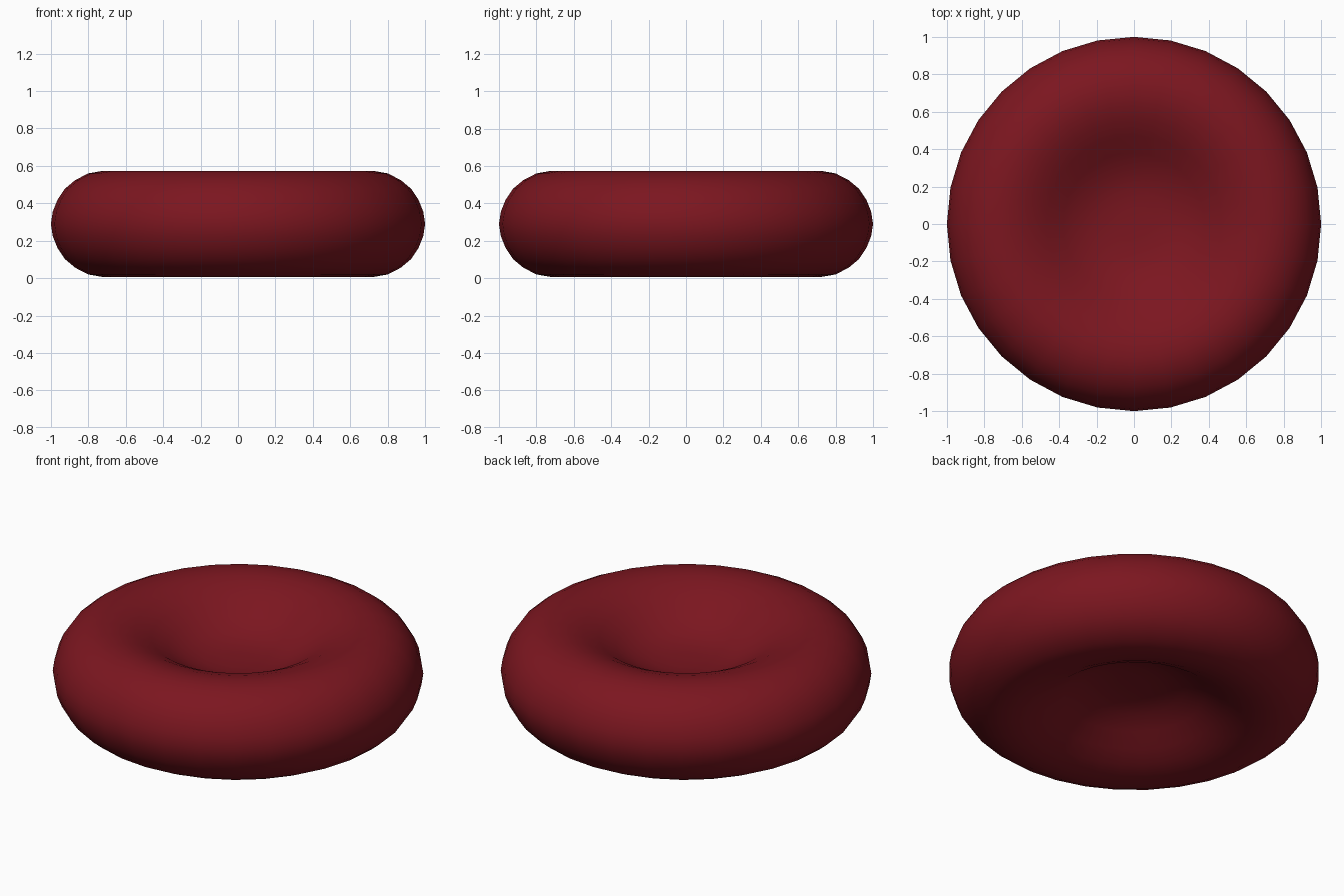
import bpy, bmesh, math

if "Cube" in bpy.data.objects:
    bpy.data.objects.remove(bpy.data.objects["Cube"])

SEGMENTS = 32
MID_Z = 0.29

# Half profile (radius, height above mid plane), from dimple edge to rim
half = [(0.09, 0.071), (0.18, 0.078), (0.28, 0.102), (0.38, 0.152),
        (0.47, 0.210), (0.56, 0.253), (0.64, 0.277), (0.72, 0.284),
        (0.80, 0.270), (0.87, 0.234), (0.925, 0.188), (0.965, 0.128),
        (0.99, 0.065)]
profile = half + [(1.0, 0.0)] + [(r, -h) for r, h in reversed(half)]

# Lathe the biconcave disc
bm = bmesh.new()
rings = []
for r, h in profile:
    rings.append([bm.verts.new((r * math.cos(a), r * math.sin(a), MID_Z + h))
                  for a in (2 * math.pi * i / SEGMENTS for i in range(SEGMENTS))])
for upper, lower in zip(rings, rings[1:]):
    for i in range(SEGMENTS):
        j = (i + 1) % SEGMENTS
        bm.faces.new((upper[i], lower[i], lower[j], upper[j]))

# Close the dimple centres
for ring, h in ((rings[0], 0.07), (rings[-1], -0.07)):
    centre = bm.verts.new((0, 0, MID_Z + h))
    for i in range(SEGMENTS):
        bm.faces.new((ring[i], ring[(i + 1) % SEGMENTS], centre))
bmesh.ops.recalc_face_normals(bm, faces=bm.faces)
for f in bm.faces:
    f.smooth = True

mesh = bpy.data.meshes.new("blood_cell_disc")
bm.to_mesh(mesh)
bm.free()
disc = bpy.data.objects.new("blood_cell_disc", mesh)
bpy.context.collection.objects.link(disc)

# Dark red surface
mat = bpy.data.materials.new("dark_red")
mat.diffuse_color = (0.2, 0.008, 0.014, 1)
mat.use_nodes = True
mat.node_tree.nodes["Principled BSDF"].inputs["Base Color"].default_value = mat.diffuse_color
mesh.materials.append(mat)
